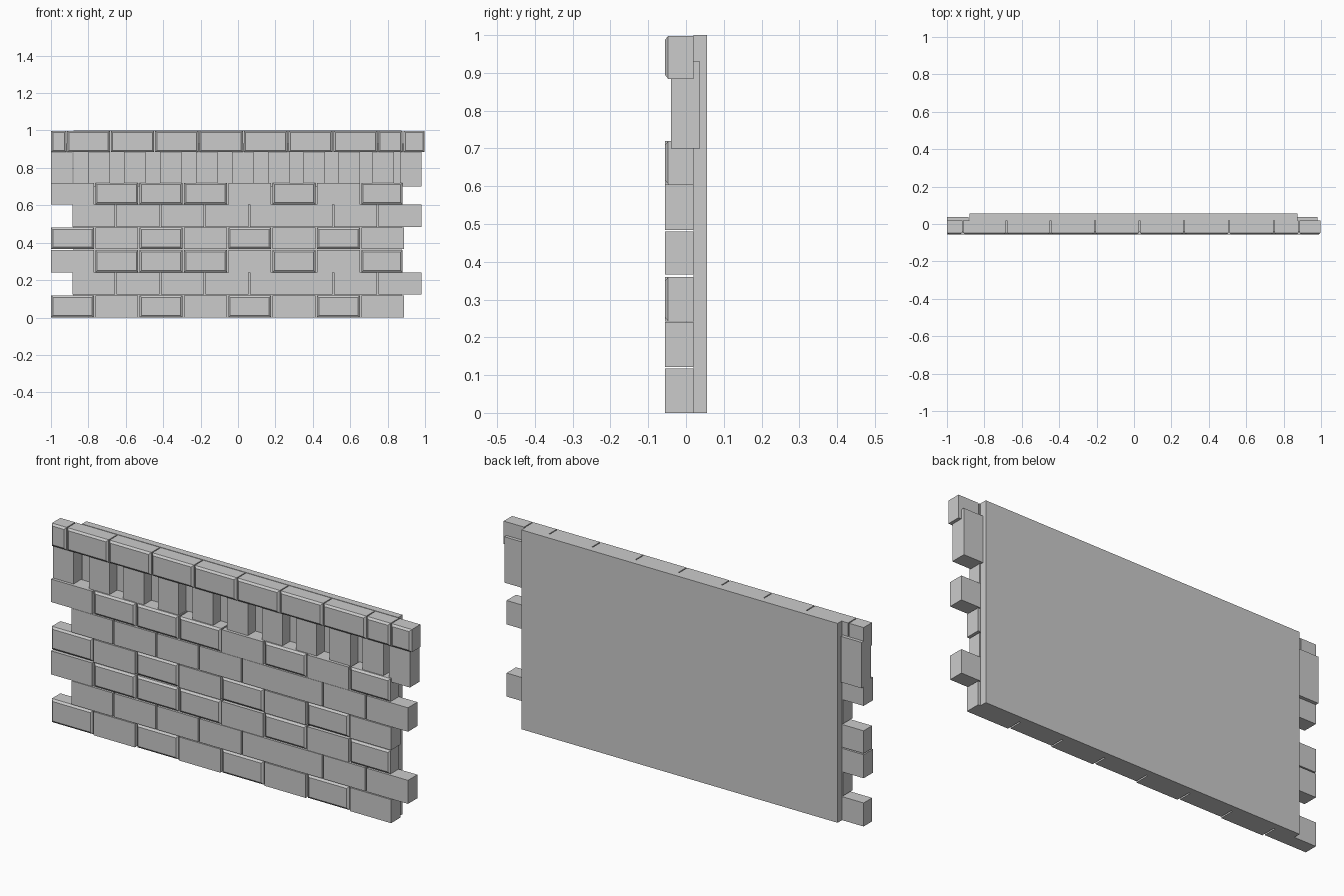
import bpy, bmesh

if "Cube" in bpy.data.objects:
    bpy.data.objects.remove(bpy.data.objects["Cube"])

FRONT, BACK, CH = -0.055, 0.02, 0.008


def add_object(name, bm):
    bmesh.ops.recalc_face_normals(bm, faces=bm.faces[:])
    mesh = bpy.data.meshes.new(name)
    bm.to_mesh(mesh)
    bm.free()
    obj = bpy.data.objects.new(name, mesh)
    bpy.context.collection.objects.link(obj)


def block(bm, x, y, z, chamfer=0.0):
    # Box from three (min, max) ranges, optionally chamfered round its front face
    y0 = y[0] + chamfer
    rings = [(y[1], 0), (y0, 0)]
    if chamfer:
        rings.append((y[0], 0.010))
    loops = []
    for yy, i in rings:
        loops.append([bm.verts.new(p) for p in (
            (x[0] + i, yy, z[0] + i), (x[1] - i, yy, z[0] + i),
            (x[1] - i, yy, z[1] - i), (x[0] + i, yy, z[1] - i))])
    for a, b in zip(loops, loops[1:]):
        for k in range(4):
            n = (k + 1) % 4
            bm.faces.new((a[k], a[n], b[n], b[k]))
    bm.faces.new(loops[0])
    bm.faces.new(loops[-1])


def course(name, z, joints, framed, gap=0.008):
    bm = bmesh.new()
    for i, (a, b) in enumerate(zip(joints, joints[1:])):
        block(bm, (a, b - gap), (FRONT, BACK), z, CH if i in framed else 0)
    add_object(name, bm)


# Backing slab
bm = bmesh.new()
block(bm, (-0.88, 0.875), (BACK, 0.055), (0, 1))
add_object("backing_slab", bm)

# Three repeating brick layouts: joints and which bricks have chamfered fronts
flush = [-1 + 0.237 * i for i in range(9)]
offset = [-0.885, -0.65, -0.412, -0.175, 0.064, 0.513, 0.752, 0.99]
layouts = {
    "A": (flush, {0, 2, 4, 6}),
    "B": (offset, set()),
    "C": (flush[:-1] + [0.888], {1, 2, 3, 5, 7}),
}
heights = [(0, 0.118), (0.122, 0.24), (0.242, 0.36),
           (0.366, 0.48), (0.484, 0.604), (0.605, 0.72)]
for n, (kind, z) in enumerate(zip("ABCABC", heights), 1):
    course(f"brick_course_{n}", z, *layouts[kind])

# Upright bricks with recesses between them
bm = bmesh.new()
for x in (-1, -0.80, -0.61, -0.417, -0.225, -0.032,
          0.16, 0.35, 0.537, 0.72, 0.867):
    block(bm, (x, x + 0.115), (-0.04, 0.037), (0.70, 0.93))
add_object("upright_bricks", bm)

# Coping course
coping = [-1, -0.913, -0.68, -0.443, -0.207, 0.031,
          0.27, 0.51, 0.75, 0.885, 1.003]
course("coping_course", (0.884, 0.998), coping, set(range(10)), 0.005)
